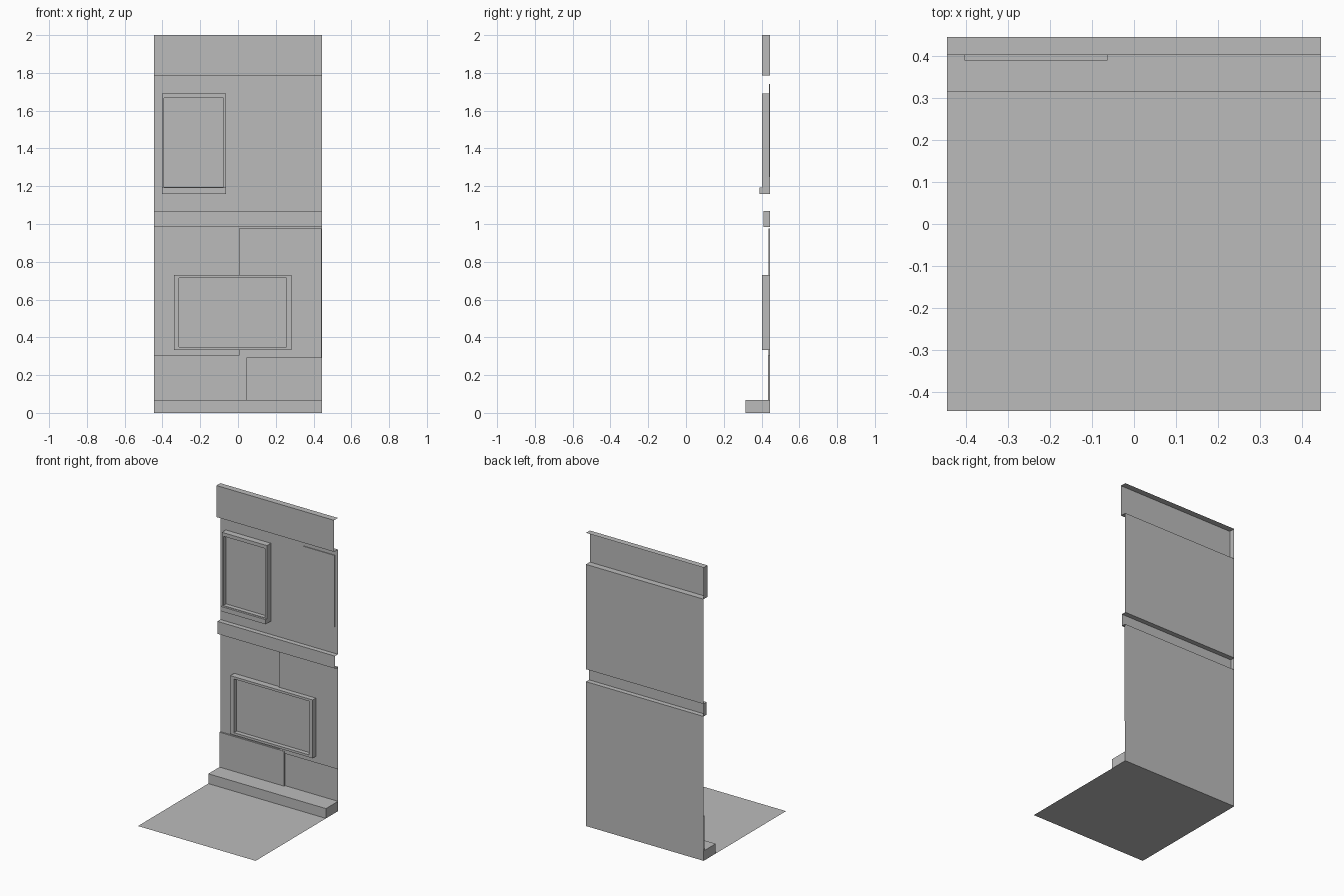
import bpy
import bmesh

cube = bpy.data.objects.get("Cube")
if cube:
    bpy.data.objects.remove(cube, do_unlink=True)

grey = bpy.data.materials.new("plain grey")
grey.use_nodes = True
colour = (0.5, 0.5, 0.5, 1)
grey.diffuse_color = colour
grey.node_tree.nodes["Principled BSDF"].inputs["Base Color"].default_value = colour

HALF = 0.444   # half width of the wall and floor
BACK = 0.444   # y of the wall surface


def make(name, faces):
    """Build one object from a list of polygons."""
    bm = bmesh.new()
    for face in faces:
        bm.faces.new([bm.verts.new(p) for p in face])
    bmesh.ops.remove_doubles(bm, verts=bm.verts, dist=0.0001)
    mesh = bpy.data.meshes.new(name)
    bm.to_mesh(mesh)
    bm.free()
    mesh.materials.append(grey)
    obj = bpy.data.objects.new(name, mesh)
    bpy.context.collection.objects.link(obj)
    return obj


def box(x0, x1, z0, z1, front, back=BACK, skip=""):
    """Box faces against the wall; the back is open, skip drops other sides."""
    sides = {
        "front": [(x0, front, z0), (x1, front, z0), (x1, front, z1), (x0, front, z1)],
        "left": [(x1, front, z0), (x1, back, z0), (x1, back, z1), (x1, front, z1)],
        "right": [(x0, back, z0), (x0, front, z0), (x0, front, z1), (x0, back, z1)],
        "top": [(x0, front, z1), (x1, front, z1), (x1, back, z1), (x0, back, z1)],
        "bottom": [(x0, back, z0), (x1, back, z0), (x1, front, z0), (x0, front, z0)],
    }
    return [f for side, f in sides.items() if side not in skip.split()]


def ring(outer, inner, front, panel):
    """Raised rectangular frame around a recessed panel."""
    def loop(rect, y):
        x0, x1, z0, z1 = rect
        return [(x0, y, z0), (x1, y, z0), (x1, y, z1), (x0, y, z1)]
    loops = [loop(outer, BACK), loop(outer, front), loop(inner, front), loop(inner, panel)]
    faces = [loops[-1]]
    for a, b in zip(loops, loops[1:]):
        for i in range(4):
            j = (i + 1) % 4
            faces.append([a[i], a[j], b[j], b[i]])
    return faces


# Floor sheet
make("floor", [[(-HALF, -HALF, 0), (HALF, -HALF, 0), (HALF, HALF, 0), (-HALF, HALF, 0)]])

# Folded wall sheet with two hollow bands pushed forward
MID, TOP = (0.985, 1.07, 0.411), (1.785, 2.0, 0.402)
profile = [(BACK, 0)]
for low, high, y in (MID, TOP):
    profile += [(BACK, low), (y, low), (y, high), (BACK, high)]
wall = [[(-HALF, *a), (HALF, *a), (HALF, *b), (-HALF, *b)]
        for a, b in zip(profile, profile[1:])]
make("wall", wall)

# End caps of the bands, on one side only
for name, (low, high, y) in (("middle_band_end", MID), ("top_band_end", TOP)):
    make(name, [[(-HALF, BACK, low), (-HALF, y, low), (-HALF, y, high), (-HALF, BACK, high)]])

# Step at the foot of the wall
make("base_step", box(-HALF, HALF, 0, 0.067, 0.314, skip="bottom"))

# Thin wall panels
make("lower_panel", box(-HALF, 0.045, 0.067, 0.305, 0.434, skip="right bottom"))
make("side_panel", box(0.005, HALF - 0.001, 0.29, 0.975, 0.436, skip="left"))
make("poster", box(0.18, 0.42, 1.25, 1.74, 0.439))

# Wide framed screen
make("wide_screen", ring((-0.34, 0.282, 0.333, 0.731), (-0.312, 0.256, 0.349, 0.715),
                         0.402, 0.432))

# Tall framed window with a projecting sill
make("tall_window", ring((-0.403, -0.063, 1.16, 1.692), (-0.392, -0.077, 1.195, 1.668),
                         0.402, 0.432))
make("window_sill", box(-0.403, -0.063, 1.16, 1.192, 0.388, back=0.402))
